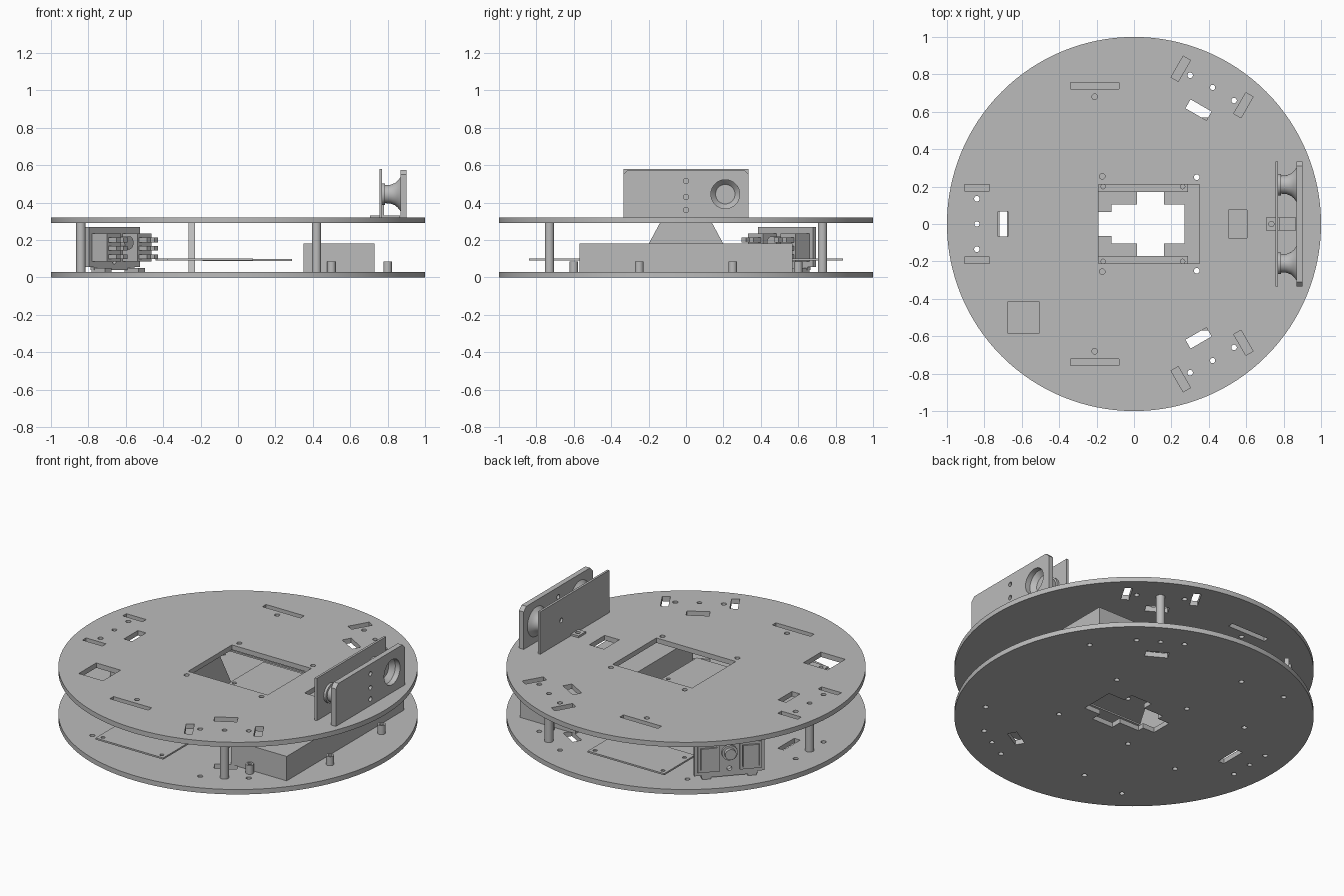
import bpy, bmesh, math
from mathutils import Matrix, Vector

default_cube = bpy.data.objects.get("Cube")
if default_cube:
    bpy.data.objects.remove(default_cube, do_unlink=True)

grey = bpy.data.materials.new("plain grey")
grey.use_nodes = True
colour = (0.5, 0.5, 0.5, 1)
grey.diffuse_color = colour
grey.node_tree.nodes["Principled BSDF"].inputs["Base Color"].default_value = colour


def finish(name, bm, smooth=False):
    """Turn a bmesh into a named grey object."""
    bmesh.ops.recalc_face_normals(bm, faces=bm.faces)
    mesh = bpy.data.meshes.new(name)
    bm.to_mesh(mesh)
    bm.free()
    obj = bpy.data.objects.new(name, mesh)
    bpy.context.collection.objects.link(obj)
    mesh.materials.append(grey)
    if smooth:
        shade(obj)
    return obj


def shade(obj):
    bpy.ops.object.select_all(action='DESELECT')
    obj.select_set(True)
    bpy.context.view_layer.objects.active = obj
    bpy.ops.object.shade_smooth_by_angle(angle=math.radians(35))


def add_prism(bm, points, low, high, matrix=Matrix()):
    """Extrude a flat outline from low to high along local z."""
    base = [bm.verts.new(matrix @ Vector((x, y, low))) for x, y in points]
    top = [bm.verts.new(matrix @ Vector((x, y, high))) for x, y in points]
    bm.faces.new(base[::-1])
    bm.faces.new(top)
    for i in range(len(base)):
        j = (i + 1) % len(base)
        bm.faces.new((base[i], base[j], top[j], top[i]))


def rect(x, y, width, depth, angle=0):
    turn = Matrix.Rotation(math.radians(angle), 2)
    corners = ((-1, -1), (1, -1), (1, 1), (-1, 1))
    return [Vector((x, y)) + turn @ Vector((a * width / 2, b * depth / 2)) for a, b in corners]


def circle(x, y, radius, sides=16):
    steps = [math.tau * i / sides for i in range(sides)]
    return [(x + radius * math.cos(t), y + radius * math.sin(t)) for t in steps]


def prism(name, points, low, high, matrix=Matrix(), smooth=False, holes=()):
    """Extruded outline with optional hole outlines cut through it."""
    bm = bmesh.new()
    add_prism(bm, points, low, high, matrix)
    obj = finish(name, bm)
    if holes:
        bm = bmesh.new()
        for outline in holes:
            add_prism(bm, outline, low - 0.02, high + 0.02, matrix)
        cutter = finish(name + "_cutter", bm)
        cutter.hide_render = True
        cut = obj.modifiers.new("holes", 'BOOLEAN')
        cut.object = cutter
        cut.solver = 'EXACT'
        graph = bpy.context.evaluated_depsgraph_get()
        obj.data = bpy.data.meshes.new_from_object(obj.evaluated_get(graph))
        obj.modifiers.clear()
        bpy.data.objects.remove(cutter, do_unlink=True)
    if smooth:
        shade(obj)
    return obj


def both(points):
    """Outline and its mirror image across the x axis."""
    return [points, [(x, -y) for x, y in points][::-1]]


# Holes shared by the two decks
posts = [(0.42, 0.73), (0.42, -0.73), (-0.84, 0)]
shared = [circle(x, y, 0.014) for x, y in posts]
shared += both(rect(0.345, 0.61, 0.13, 0.055, -30))
for x, y in [(0.3, 0.795), (0.535, 0.66), (-0.21, 0.68), (-0.84, 0.135), (-0.17, 0.255), (0.335, 0.25)]:
    shared += both(circle(x, y, 0.015))

# Upper deck
upper_holes = shared + [rect(0.08, 0, 0.54, 0.425), rect(-0.59, -0.5, 0.165, 0.17),
                        rect(0.555, 0, 0.1, 0.15), rect(-0.7, 0, 0.055, 0.135)]
for slot in [(-0.21, 0.74, 0.26, 0.035), (-0.84, 0.195, 0.135, 0.035),
             (0.25, 0.83, 0.13, 0.045, 60), (0.585, 0.635, 0.13, 0.045, 60)]:
    upper_holes += both(rect(*slot))
disc = circle(0, 0, 1, 128)
prism("upper_deck", disc, 0.29, 0.32, smooth=True, holes=upper_holes)

# Lower deck with a cross-shaped opening
half = [(-0.2, 0.065), (-0.12, 0.065), (-0.12, 0.105), (0.015, 0.105), (0.015, 0.17),
        (0.16, 0.17), (0.16, 0.105), (0.27, 0.105)]
cross = [(x, -y) for x, y in half] + half[::-1]
lower_holes = shared + [cross, rect(-0.7, 0, 0.04, 0.16)]
for x, y in [(0.7, 0.45), (-0.55, 0.3), (-0.5, 0.7)]:
    lower_holes += both(circle(x, y, 0.015))
prism("lower_deck", disc, 0, 0.03, smooth=True, holes=lower_holes)

# Hollow posts between the decks
for x, y in posts:
    prism("deck_post", circle(x, y, 0.025, 24), 0.03, 0.29, smooth=True, holes=[circle(x, y, 0.014)])

# Short pegs
for x, y in [(0.8, 0.25), (0.5, 0.6)]:
    for side in (1, -1):
        prism("short_peg", circle(x, y * side, 0.023, 24), 0.03, 0.085, smooth=True,
              holes=[circle(x, y * side, 0.012)])

# Battery box and tapered upright behind the opening
prism("battery_box", rect(0.54, 0, 0.38, 1.14), 0.03, 0.18)
across_x = Matrix(((0, 0, 1, 0), (1, 0, 0, 0), (0, 1, 0, 0), (0, 0, 0, 1)))
prism("tapered_upright", [(-0.28, 0.03), (0.28, 0.03), (0.14, 0.29), (-0.14, 0.29)],
      -0.265, -0.23, across_x)

# Thin circuit boards on each side
for side, left, label in ((-1, -0.38, "front"), (1, -0.44, "back")):
    middle, width = (left + 0.08) / 2, 0.08 - left
    corners = [circle(x, side * y, 0.012) for x in (left + 0.03, 0.05) for y in (0.6, 0.81)]
    prism(label + "_board", rect(middle, side * 0.69, width, 0.3), 0.09, 0.1, holes=corners)
    inner = [circle(x, side * 0.2, 0.012) for x in (-0.165, 0.26)]
    prism(label + "_inner_board", rect(0.05, side * 0.345, 0.48, 0.35), 0.088, 0.098, holes=inner)

# Distance sensor: face plate, circuit plate, horns and foot
outline = [(-0.335, 0.32), (0.335, 0.32), (0.335, 0.55), (0.31, 0.575), (-0.31, 0.575), (-0.335, 0.55)]
eyes = both(circle(0.21, 0.445, 0.077, 40))
dots = [circle(0, z, 0.014) for z in (0.36, 0.43, 0.515)]
prism("sensor_face", outline, 0.868, 0.9, across_x, smooth=True, holes=eyes + dots)
prism("sensor_circuit_plate", rect(0, 0.45, 0.67, 0.26), 0.756, 0.77, across_x,
      holes=both(circle(0.13, 0.45, 0.014)))
prism("sensor_foot", rect(0.785, 0, 0.16, 0.07), 0.32, 0.332, holes=[circle(0.735, 0, 0.014)])
prism("sensor_foot_tab", rect(0, 0.365, 0.07, 0.09), 0.77, 0.78, across_x)

horn = [(0.77, 0), (0.77, 0.058), (0.785, 0.058), (0.787, 0.048), (0.815, 0.05), (0.84, 0.06),
        (0.855, 0.073), (0.868, 0.09), (0.868, 0.077), (0.85, 0.06), (0.84, 0.052), (0.84, 0)]
for side in (1, -1):
    bm = bmesh.new()
    verts = [bm.verts.new((x, side * 0.21 + r, 0.445)) for x, r in horn]
    edges = [bm.edges.new(pair) for pair in zip(verts, verts[1:])]
    bmesh.ops.spin(bm, geom=verts + edges, cent=(0, side * 0.21, 0.445), axis=(1, 0, 0),
                   angle=math.tau, steps=40)
    bmesh.ops.remove_doubles(bm, verts=bm.verts, dist=0.0002)
    finish("sensor_horn", bm, smooth=True)

# Switch panel: local x runs along it, local y is up, local z points outward
along = Vector((0.68, 0.73, 0)).normalized()
out = Vector((-along.y, along.x, 0))
panel = Matrix((along, Vector((0, 0, 1)), out)).transposed().to_4x4()
panel.translation = (-0.67, 0.54, 0.155)
shape = [(-0.16, -0.115), (0.16, -0.115), (0.16, -0.1), (0.2, -0.1), (0.2, 0.115),
         (-0.2, 0.115), (-0.2, -0.1), (-0.16, -0.1)]
prism("switch_panel", shape, -0.012, 0.012, panel, holes=[circle(0, -0.07, 0.014)])
for side in (1, -1):
    x = side * 0.12
    prism("switch_frame", rect(x, 0.005, 0.125, 0.165), 0.012, 0.024, panel,
          holes=[rect(x, 0.005, 0.095, 0.135)])
    prism("switch_rocker", rect(x, 0.005, 0.09, 0.13), 0.012, 0.03, panel)
    prism("switch_body", rect(x, 0.005, 0.11, 0.15), -0.12, -0.012, panel)
    for row in (-1, 0, 1):
        for column in (-1, 1):
            prism("switch_terminal", rect(x + column * 0.028, row * 0.045, 0.03, 0.025),
                  -0.18, -0.12, panel)
prism("button_collar", circle(0, 0.03, 0.045, 32), 0.012, 0.026, panel, smooth=True)
prism("button_cap", circle(0, 0.03, 0.032, 32), 0.026, 0.05, panel, smooth=True)
prism("button_body", circle(0, 0.03, 0.035, 32), -0.12, -0.012, panel, smooth=True)

# Panel mounting feet
for side in (1, -1):
    prism("panel_foot", rect(side * 0.13, -0.115, 0.05, 0.02), -0.09, 0.012, panel)
